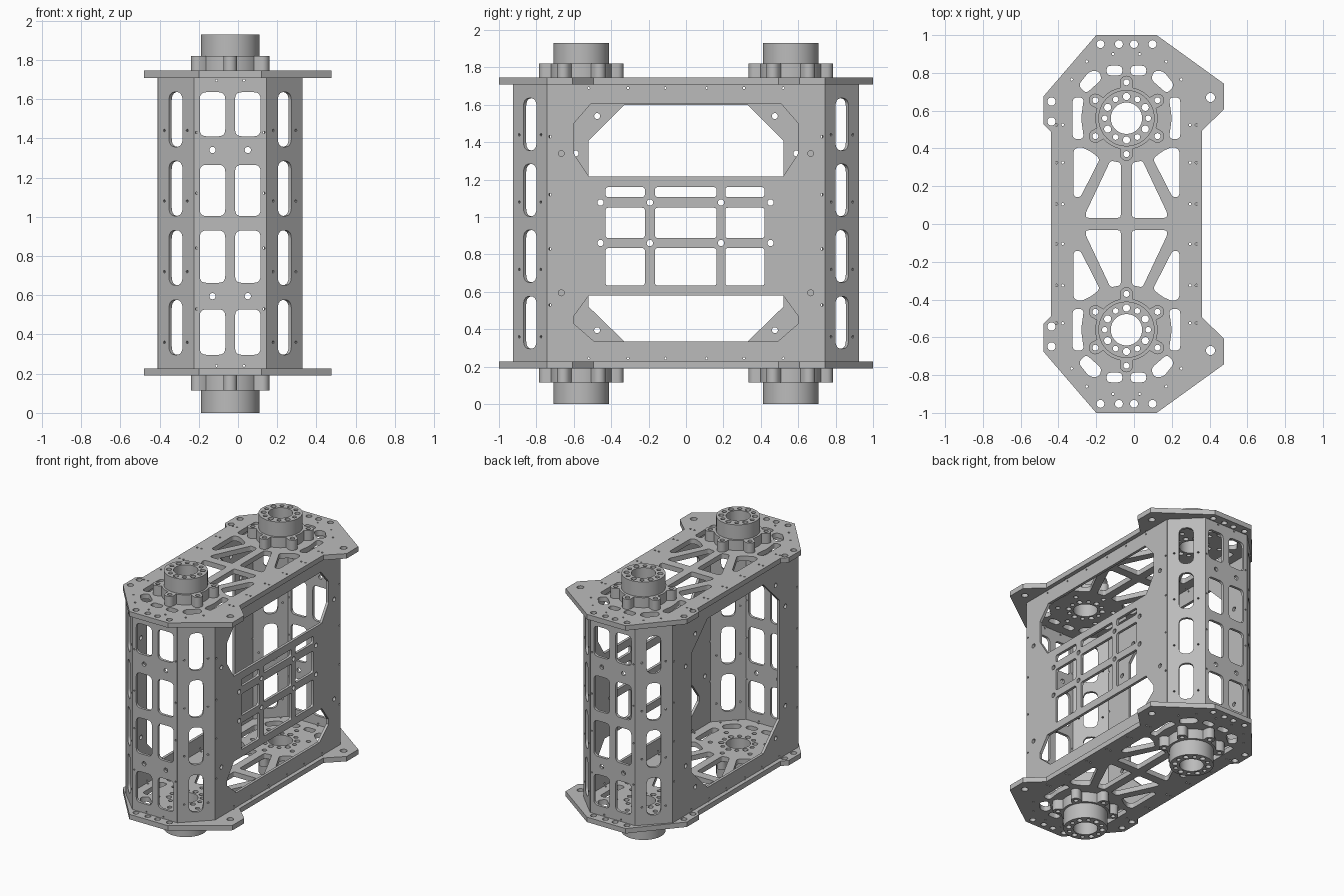
import bpy, bmesh
from math import sin, cos, pi, radians, sqrt
from mathutils import Matrix, Vector

cube = bpy.data.objects.get("Cube")
if cube:
    bpy.data.objects.remove(cube, do_unlink=True)

grey = bpy.data.materials.new("machined grey")
grey.use_nodes = True
GREY = (0.5, 0.5, 0.5, 1)
grey.diffuse_color = GREY
grey.node_tree.nodes["Principled BSDF"].inputs["Base Color"].default_value = GREY

CX = -0.04                 # centre line of the body
THICK = 0.02               # sheet thickness of the walls
Z0, Z1 = 0.225, 1.71       # bottom and top of the walls
HUB_Y = 0.56


def circle(x, y, r, n=20):
    return [(x + r * cos(2 * pi * i / n), y + r * sin(2 * pi * i / n)) for i in range(n)]


def rounded(points, r, steps=5):
    """Polygon with softened corners."""
    out = []
    for i, p in enumerate(points):
        p = Vector(p)
        a, b = Vector(points[i - 1]) - p, Vector(points[(i + 1) % len(points)]) - p
        a *= min(r, a.length * 0.45) / a.length
        b *= min(r, b.length * 0.45) / b.length
        for k in range(steps + 1):
            t = k / steps
            out.append(tuple(p + a * (1 - t) ** 2 + b * t ** 2))
    return out


def box(x0, x1, y0, y1, r=0.035):
    return rounded([(x0, y0), (x1, y0), (x1, y1), (x0, y1)], r)


def flip_x(loops):
    return loops + [[(-x, y) for x, y in loop] for loop in loops]


def flip_y(loops):
    return loops + [[(x, -y) for x, y in loop] for loop in loops]


def sheet(name, outline, holes, thickness, matrix):
    """Flat sheet with cut-outs, extruded from closed outlines."""
    curve = bpy.data.curves.new(name, 'CURVE')
    curve.dimensions, curve.fill_mode, curve.extrude = '2D', 'BOTH', thickness / 2
    for loop in [outline] + holes:
        spline = curve.splines.new('POLY')
        spline.points.add(len(loop) - 1)
        for point, (x, y) in zip(spline.points, loop):
            point.co = (x, y, 0, 1)
        spline.use_cyclic_u = True
    temp = bpy.data.objects.new(name + " outline", curve)
    bpy.context.collection.objects.link(temp)
    bpy.context.view_layer.update()
    graph = bpy.context.evaluated_depsgraph_get()
    mesh = bpy.data.meshes.new_from_object(temp.evaluated_get(graph))
    bpy.data.objects.remove(temp, do_unlink=True)
    bm = bmesh.new()
    bm.from_mesh(mesh)
    bmesh.ops.remove_doubles(bm, verts=bm.verts, dist=0.0001)
    bmesh.ops.transform(bm, matrix=matrix, verts=bm.verts)
    bmesh.ops.recalc_face_normals(bm, faces=bm.faces)
    bm.to_mesh(mesh)
    bm.free()
    mesh.materials.clear()
    mesh.materials.append(grey)
    obj = bpy.data.objects.new(name, mesh)
    bpy.context.collection.objects.link(obj)
    bpy.ops.object.select_all(action='DESELECT')
    obj.select_set(True)
    bpy.context.view_layer.objects.active = obj
    bpy.ops.object.shade_smooth_by_angle(angle=radians(30))
    return obj


def wall(name, half_width, holes, x, y, angle):
    """Upright sheet whose outer face passes through x, y and faces the angle."""
    a = radians(angle)
    n = Vector((cos(a), sin(a), 0))
    t = Vector((-sin(a), cos(a), 0))
    o = Vector((CX + x, y, 0)) - n * THICK / 2
    m = Matrix(((t.x, 0, n.x, o.x), (t.y, 0, n.y, o.y), (0, 1, 0, 0), (0, 0, 0, 1)))
    w = half_width
    return sheet(name, [(-w, Z0), (w, Z0), (w, Z1), (-w, Z1)], holes, THICK, m)


def flat(name, outline, holes, z0, z1, y=0):
    return sheet(name, outline, holes, z1 - z0, Matrix.Translation((CX, y, (z0 + z1) / 2)))


# End walls: two columns of windows
end_holes = [box(0.025, 0.155, a, b) for a, b in
             ((0.296, 0.528), (0.663, 0.93), (1.003, 1.265), (1.41, 1.635))]
end_holes += [circle(0.09, z, 0.016) for z in (0.595, 1.34)]
end_holes += [circle(0.172, z, 0.006, 8) for z in (0.53, 0.84, 1.12, 1.43)]
end_holes += [circle(0.07, z, 0.006, 8) for z in (0.24, 1.695)]
for name, s in (("front_wall", -1), ("back_wall", 1)):
    wall(name, 0.185, flip_x(end_holes), 0, s * 0.925, s * 90)

# Angled corner walls: one column of tall slots
slots = [box(-0.049, 0.049, z, z + 0.28, 0.045) for z in (0.296, 0.651, 1.004, 1.356)]
slots += flip_x([circle(0.082, z, 0.007, 8) for z in (0.36, 0.72, 1.08, 1.44)])
for name, sx, sy, angle in (("front_left_corner_wall", 1, -1, -45), ("back_left_corner_wall", 1, 1, 45),
                            ("back_right_corner_wall", -1, 1, 135), ("front_right_corner_wall", -1, -1, 225)):
    wall(name, 0.13, slots, sx * 0.2775, sy * 0.834, angle)

# Shared side wall fixings
side_pins = [circle(0.727, z, 0.007, 8) for z in (0.53, 0.83, 1.12, 1.43)]
side_pins += [circle(y, z, 0.006, 8) for y in (0.11, 0.31, 0.52) for z in (0.245, 1.69)]

# Left side wall: two large openings and a lattice between them
upper = [(-0.6, 1.5), (-0.51, 1.604), (0.51, 1.604), (0.6, 1.5),
         (0.6, 1.34), (0.52, 1.217), (-0.52, 1.217), (-0.6, 1.34)]
lower = [(-0.52, 0.58), (0.52, 0.58), (0.6, 0.47), (0.6, 0.43),
         (0.49, 0.335), (-0.49, 0.335), (-0.6, 0.43), (-0.6, 0.47)]
lattice = [box(a, b, c, d, 0.015) for a, b in ((-0.43, -0.22), (-0.166, 0.163), (0.21, 0.42))
           for c, d in ((0.634, 0.834), (0.888, 1.05), (1.107, 1.16))]
lattice += [circle(y, z, 0.017) for y in (-0.457, -0.193, 0.187, 0.452) for z in (0.861, 1.078)]
bolts = flip_x(side_pins + [circle(0.667, z, 0.016) for z in (0.595, 1.34)])
wall("left_side_wall", 0.743, [upper, lower] + lattice + bolts, 0.37, 0, 0)

# Right side wall: open frame with cut corners
frame = [(-0.52, 0.52), (-0.52, 1.41), (-0.33, 1.6), (0.33, 1.6),
         (0.52, 1.41), (0.52, 0.52), (0.33, 0.335), (-0.33, 0.335)]
corner_holes = [circle(0.475, z, 0.016) for z in (0.395, 1.54)]
corner_holes += [circle(0.59, z, 0.016) for z in (0.595, 1.34)]
wall("right_side_wall", 0.743, [frame] + flip_x(side_pins + corner_holes), -0.37, 0, 180)


# Bolt pattern of the hubs
def ring(radius, hole, start):
    return [circle(radius * cos(radians(start + 60 * k)), radius * sin(radians(start + 60 * k)), hole, 16)
            for k in range(6)]


bore = [circle(0, 0, 0.083, 48)]
inner_bolts = ring(0.115, 0.019, 90) + ring(0.115, 0.015, 60)
lobe_bolts = ring(0.19, 0.016, 90)
hub_holes = bore + inner_bolts + lobe_bolts

# Top and bottom plates with struts, slots and ears
half = [(0.16, 1.0), (0.516, 0.743), (0.516, 0.606), (0.4, 0.495)]
other = [(-0.4, 0.49), (-0.44, 0.53), (-0.44, 0.675), (-0.16, 1.0)]
outline = half + [(x, -y) for x, y in reversed(half)] + [(x, -y) for x, y in reversed(other)] + other
cuts = [
    rounded([(-0.285, 0.67), (-0.225, 0.67), (-0.24, 0.56), (-0.225, 0.45), (-0.285, 0.45)], 0.025),
    rounded([(-0.195, 0.81), (-0.145, 0.81), (-0.13, 0.765), (-0.215, 0.69), (-0.255, 0.735)], 0.025),
    box(-0.105, -0.022, 0.787, 0.838, 0.025),
    rounded([(-0.03, 0.033), (-0.03, 0.325), (-0.085, 0.335), (-0.215, 0.06), (-0.215, 0.033)], 0.015),
    rounded([(-0.28, 0.145), (-0.245, 0.14), (-0.14, 0.345), (-0.19, 0.385),
             (-0.245, 0.41), (-0.28, 0.395)], 0.02),
]
cuts += [circle(x, 0.952, 0.021) for x in (-0.138, -0.04)]
cuts += [circle(-x, y, 0.007, 8) for x in (0.337, 0.37) for y in (0.105, 0.325, 0.525)]
cuts += [circle(-x, y, 0.007, 8) for x, y in ((0.29, 0.765), (0.21, 0.86), (0.07, 0.9))]
cuts = flip_x(cuts)
cuts += [circle(-0.397, y, 0.022) for y in (0.543, 0.648)] + [circle(0.445, 0.67, 0.024)]
cuts += [[(x, y + HUB_Y) for x, y in loop] for loop in hub_holes]
plate_holes = flip_y(cuts)
flat("bottom_plate", outline, plate_holes, 0.19, 0.227)
flat("top_plate", outline, plate_holes, 1.708, 1.745)


# Hubs: six-lobed flange with a round boss
def lobed(base=0.165, d=0.19, r=0.035, n=180):
    loop = []
    for i in range(n):
        a = 2 * pi * i / n
        off = (a - pi / 2 + pi / 6) % (pi / 3) - pi / 6
        inside = r * r - (d * sin(off)) ** 2
        rad = max(base, d * cos(off) + sqrt(inside)) if inside > 0 else base
        loop.append((rad * cos(a), rad * sin(a)))
    return loop


for end, y in (("front", -HUB_Y), ("back", HUB_Y)):
    flat(f"{end}_top_flange", lobed(), hub_holes, 1.745, 1.82, y)
    flat(f"{end}_top_boss", circle(0, 0, 0.149, 64), bore + inner_bolts, 1.82, 1.93, y)
    flat(f"{end}_bottom_flange", lobed(), hub_holes, 0.115, 0.19, y)
    flat(f"{end}_bottom_boss", circle(0, 0, 0.149, 64), bore + inner_bolts, 0, 0.115, y)
